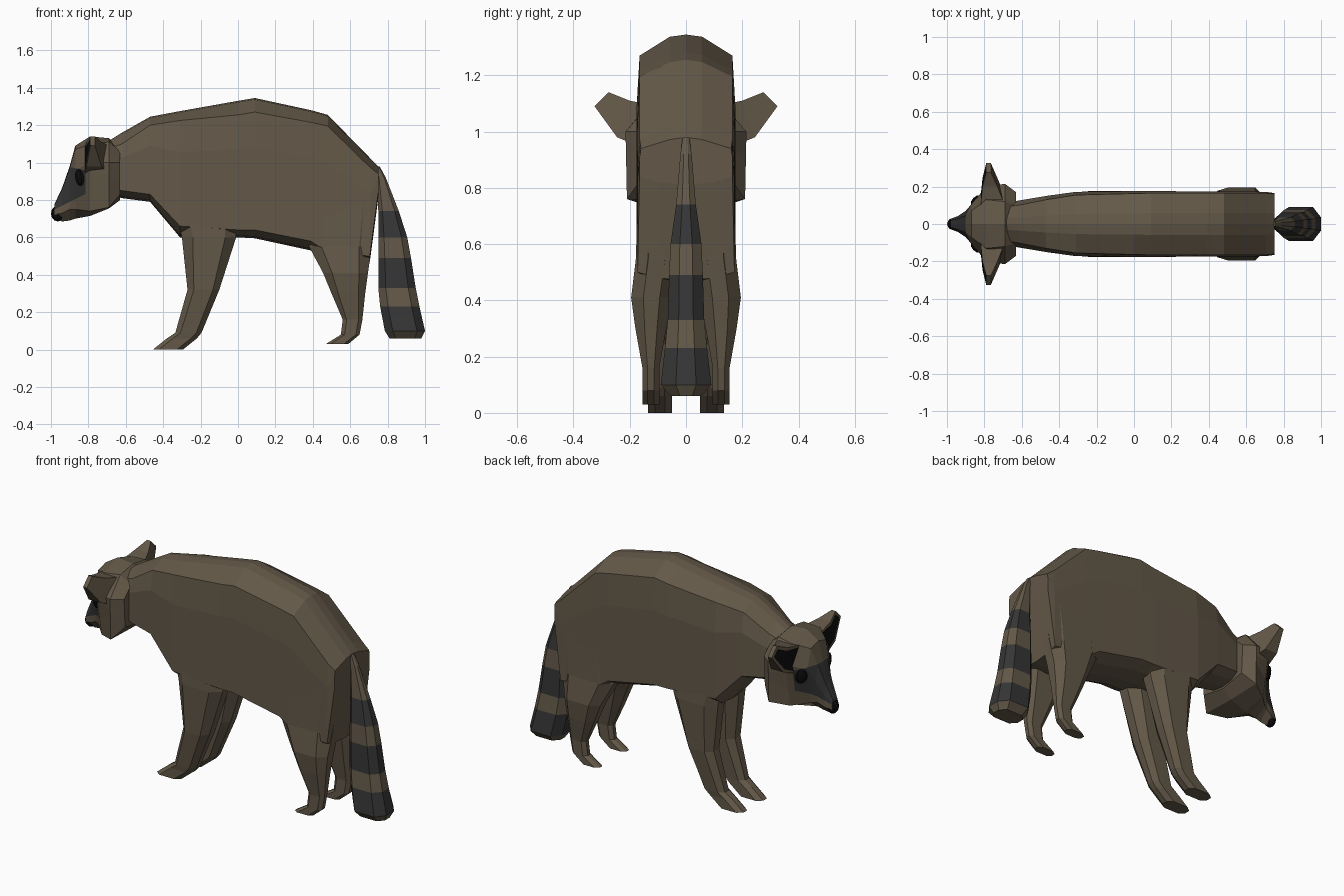
import bpy
import bmesh
from mathutils import Vector, Matrix

cube = bpy.data.objects.get("Cube")
if cube:
    bpy.data.objects.remove(cube, do_unlink=True)


def make_material(name, color):
    mat = bpy.data.materials.new(name)
    mat.use_nodes = True
    mat.diffuse_color = (*color, 1)
    for node in mat.node_tree.nodes:
        if node.type == "BSDF_PRINCIPLED":
            node.inputs["Base Color"].default_value = (*color, 1)
            node.inputs["Roughness"].default_value = 0.9
    return mat


FUR, DARK, BLACK = 0, 1, 2
materials = [
    make_material("brown fur", (0.125, 0.098, 0.065)),
    make_material("dark grey fur", (0.037, 0.036, 0.036)),
    make_material("black", (0.004, 0.004, 0.004)),
]


def finish(bm, name, color=None):
    """Turn a bmesh into a flat shaded object."""
    bmesh.ops.recalc_face_normals(bm, faces=bm.faces)
    if color is not None:
        for face in bm.faces:
            face.material_index = color
    mesh = bpy.data.meshes.new(name)
    bm.to_mesh(mesh)
    bm.free()
    for mat in materials:
        mesh.materials.append(mat)
    obj = bpy.data.objects.new(name, mesh)
    bpy.context.collection.objects.link(obj)
    return obj


def loft(rings):
    """Skin a list of equal closed rings and cap both ends."""
    bm = bmesh.new()
    loops = [[bm.verts.new(p) for p in ring] for ring in rings]
    count = len(loops[0])
    for a, b in zip(loops, loops[1:]):
        for i in range(count):
            j = (i + 1) % count
            bm.faces.new((a[i], a[j], b[j], b[i]))
    bm.faces.new(loops[0])
    bm.faces.new(loops[-1])
    bmesh.ops.recalc_face_normals(bm, faces=bm.faces)
    return bm


def mirrored_ring(x, half):
    """Close a half outline whose first and last points lie on the middle."""
    left = [(x, y, z) for y, z in half]
    right = [(x, -y, z) for y, z in reversed(half[1:-1])]
    return left + right


def chamfered_ring(z, x0, x1, y0, y1):
    """Level rectangle with cut corners."""
    cx, cy = (x0 + x1) / 2, (y0 + y1) / 2
    hx, hy = (x1 - x0) / 2, (y1 - y0) / 2
    corners = [(1, -.4), (1, .4), (.6, 1), (-.6, 1),
               (-1, .4), (-1, -.4), (-.6, -1), (.6, -1)]
    return [(cx + hx * u, cy + hy * v, z) for u, v in corners]


# Body: x, spine height, back edge height and width, flank width, flank bottom, belly
body_stations = [
    (-.70, 1.11, 1.07, .09, .11, .87, .83),
    (-.62, 1.16, 1.10, .10, .125, .85, .81),
    (-.47, 1.245, 1.20, .13, .15, .83, .79),
    (-.31, 1.275, 1.225, .155, .172, .66, .60),
    (0, 1.33, 1.255, .163, .176, .64, .60),
    (.09, 1.345, 1.27, .165, .176, .64, .595),
    (.39, 1.28, 1.215, .165, .174, .58, .53),
    (.48, 1.255, 1.195, .165, .174, .52, .45),
    (.705, 1.025, .975, .165, .172, .50, .47),
    (.75, .98, .94, .16, .165, .84, .81),
]
rings = []
for x, top, edge_z, edge_y, side, low, belly in body_stations:
    middle = low + (edge_z - low) * .7
    rings.append(mirrored_ring(x, [
        (0, top), (edge_y * .35, top - .008), (edge_y, edge_z), (side, middle),
        (side, low), (side * .6, belly + .01), (0, belly)]))
finish(loft(rings), "body", FUR)

# Legs: height, front, back, inner side, outer side
front_leg = [
    (.86, -.36, .0, .03, .165),
    (.60, -.30, -.01, .02, .176),
    (.32, -.27, -.10, .035, .165),
    (.09, -.335, -.195, .05, .14),
    (.06, -.38, -.22, .05, .135),
    (0, -.455, -.295, .05, .135),
]
hind_leg = [
    (.80, .40, .74, .03, .172),
    (.55, .38, .715, .03, .178),
    (.41, .455, .695, .05, .195),
    (.30, .50, .68, .07, .18),
    (.16, .56, .665, .095, .155),
    (.08, .55, .65, .095, .155),
    (.03, .47, .59, .095, .155),
]
for side_name, s in (("left", 1), ("right", -1)):
    for name, stations in (("front_leg", front_leg), ("hind_leg", hind_leg)):
        leg = loft([chamfered_ring(z, x0, x1, s * y0, s * y1)
                    for z, x0, x1, y0, y1 in stations])
        finish(leg, f"{side_name}_{name}", FUR)

# Tail: height, front, back, half width; dark bands lie between chosen rings
tail_stations = [
    (.98, .735, .757, .012),
    (.92, .745, .79, .02),
    (.74, .75, .86, .035),
    (.60, .75, .905, .055),
    (.49, .75, .925, .06),
    (.33, .75, .95, .065),
    (.23, .76, .97, .075),
    (.10, .785, 1.0, .09),
    (.06, .81, .98, .055),
]
tail = loft([chamfered_ring(z, x0, x1, -w, w) for z, x0, x1, w in tail_stations])
for face in tail.faces:
    z = face.calc_center_median().z
    banded = any(low < z < high for low, high in ((.6, .74), (.33, .49), (.1, .23)))
    face.material_index = DARK if banded else FUR
finish(tail, "tail")

# Head: x, crown, brow (y, z), cheek (y, z), jaw (y, z), chin
head_stations = [
    (-.63, 1.07, .10, 1.06, .17, 1.0, .16, .83, .80),
    (-.69, 1.13, .12, 1.11, .215, 1.0, .21, .76, .755),
    (-.79, 1.14, .13, 1.10, .20, 1.0, .15, .74, .715),
    (-.87, 1.09, .07, 1.07, .105, .96, .07, .75, .70),
    (-.90, .98, .045, .97, .07, .88, .05, .75, .69),
    (-.94, .865, .03, .86, .043, .80, .042, .73, .685),
    (-.98, .78, .018, .775, .028, .75, .028, .72, .70),
]
head = loft([mirrored_ring(x, [(0, crown), (by, bz), (cy, cz), (jy, jz), (0, chin)])
             for x, crown, by, bz, cy, cz, jy, jz, chin in head_stations])

# Mask: cut the face along three planes and darken the enclosed faces
mask_cuts = [
    (Vector((-.94, 0, .77)), Vector((-.5, 0, 1))),
    (Vector((-.87, 0, .97)), Vector((-.2, 0, -1))),
    (Vector((-.815, 0, .9)), Vector((-1, 0, 0))),
]
for point, normal in mask_cuts:
    bmesh.ops.bisect_plane(head, geom=head.verts[:] + head.edges[:] + head.faces[:],
                           plane_co=point, plane_no=normal)
for face in head.faces:
    center = face.calc_center_median()
    inside = all((center - point).dot(normal) > 0 for point, normal in mask_cuts)
    face.material_index = DARK if inside else FUR
finish(head, "head")

# Ears: front, back, then upper and lower rim (y, z)
ear_stations = [
    (-.82, -.69, .10, 1.09, .15, .94),
    (-.81, -.73, .20, 1.11, .245, .98),
    (-.79, -.765, .275, 1.14, .325, 1.09),
]
for side_name, s in (("left", 1), ("right", -1)):
    ear = loft([[(x0, s * ty, tz), (x1, s * ty, tz), (x1, s * ly, lz), (x0, s * ly, lz)]
                for x0, x1, ty, tz, ly, lz in ear_stations])
    front = [f for f in ear.faces if f.normal.x < -.7]
    bmesh.ops.inset_region(ear, faces=front, thickness=.018)
    for face in front:
        face.material_index = BLACK
    finish(ear, f"{side_name}_ear")

    # Eyes: flattened beads turned outwards
    eye = bmesh.new()
    bmesh.ops.create_uvsphere(eye, u_segments=8, v_segments=6, radius=1)
    facing = Vector((-.7, s * .7, -.15)).to_track_quat("Y", "Z").to_matrix().to_4x4()
    place = Matrix.Translation((-.847, s * .128, .92))
    eye.transform(place @ facing @ Matrix.Diagonal((.034, .015, .045, 1)))
    finish(eye, f"{side_name}_eye", BLACK)

# Nose
nose = bmesh.new()
bmesh.ops.create_uvsphere(nose, u_segments=8, v_segments=6, radius=1)
nose.transform(Matrix.Translation((-.964, 0, .727)) @ Matrix.Diagonal((.036, .034, .042, 1)))
finish(nose, "nose", BLACK)
